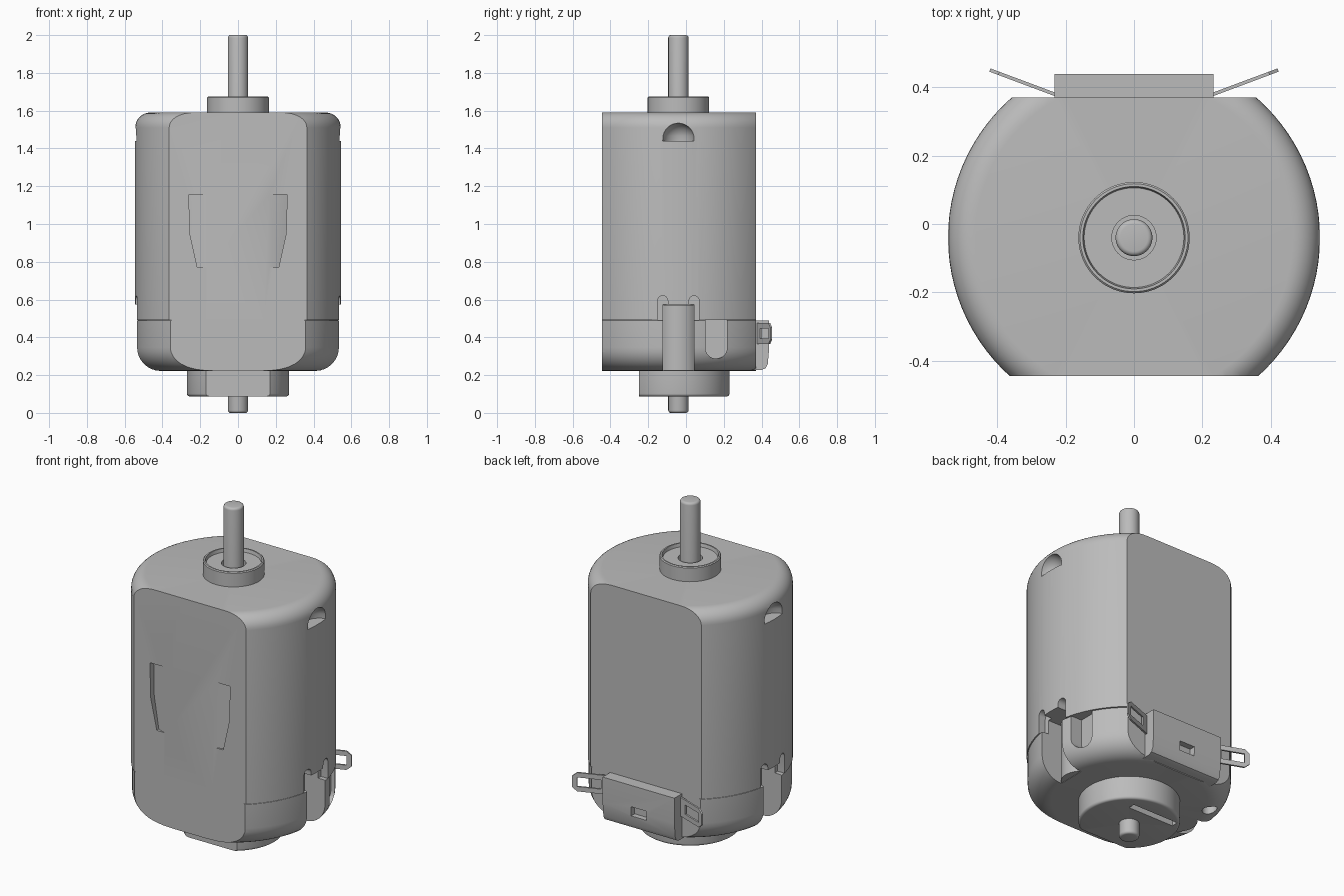
import bpy, bmesh
from math import sin, cos, pi, radians
from mathutils import Matrix, Vector

if "Cube" in bpy.data.objects:
    bpy.data.objects.remove(bpy.data.objects["Cube"], do_unlink=True)

metal = bpy.data.materials.new("grey metal")
metal.use_nodes = True
grey = (0.5, 0.5, 0.5, 1)
metal.diffuse_color = grey
metal.node_tree.nodes["Principled BSDF"].inputs["Base Color"].default_value = grey

AXIS_Y = -0.04          # shaft axis
FRONT, BACK = -0.445, 0.37


def finish(bm, name):
    bmesh.ops.recalc_face_normals(bm, faces=bm.faces)
    mesh = bpy.data.meshes.new(name)
    bm.to_mesh(mesh)
    bm.free()
    mesh.materials.append(metal)
    ob = bpy.data.objects.new(name, mesh)
    bpy.context.collection.objects.link(ob)
    return ob


def arc(r, z, radius, start, end, steps=8):
    """Fillet points in the (radius, height) plane."""
    angles = [radians(start + (end - start) * i / steps) for i in range(steps + 1)]
    return [(r + radius * cos(a), z + radius * sin(a)) for a in angles]


def lathe(name, profile, x=0, y=AXIS_Y, segments=96, flats=()):
    """Revolve a profile, then slice it flat at the given y planes."""
    bm = bmesh.new()
    verts = [bm.verts.new((r, 0, z)) for r, z in profile]
    edges = [bm.edges.new(p) for p in zip(verts, verts[1:])]
    bmesh.ops.spin(bm, geom=verts + edges, axis=(0, 0, 1), cent=(0, 0, 0),
                   angle=2 * pi, steps=segments, use_duplicate=False)
    bmesh.ops.remove_doubles(bm, verts=bm.verts, dist=1e-5)
    bmesh.ops.translate(bm, verts=bm.verts, vec=(x, y, 0))
    for plane, side in flats:
        bmesh.ops.bisect_plane(bm, geom=bm.verts[:] + bm.edges[:] + bm.faces[:],
                               plane_co=(0, plane, 0), plane_no=(0, side, 0), clear_outer=True)
        rim = [e for e in bm.edges if e.is_boundary]
        bmesh.ops.holes_fill(bm, edges=rim, sides=0)
    return finish(bm, name)


def hull(name, points):
    bm = bmesh.new()
    for p in points:
        bm.verts.new(p)
    bmesh.ops.convex_hull(bm, input=bm.verts)
    bmesh.ops.dissolve_limit(bm, angle_limit=0.01, verts=bm.verts, edges=bm.edges)
    return finish(bm, name)


def box(name, xs, ys, zs):
    return hull(name, [(x, y, z) for x in xs for y in ys for z in zs])


def cut(target, cutters):
    for c in cutters:
        mod = target.modifiers.new("cut", 'BOOLEAN')
        mod.operation, mod.solver, mod.object = 'DIFFERENCE', 'EXACT', c
        bpy.context.view_layer.objects.active = target
        bpy.ops.object.modifier_apply(modifier=mod.name)
        bpy.data.objects.remove(c, do_unlink=True)


def span(s, a, b):
    return sorted((s * a, s * b))


# Can and end cap: round bodies sliced flat front and back
flats = [(FRONT, -1), (BACK, 1)]
can = lathe("motor_can", [(0, 0.492), (0.545, 0.492)] + arc(0.465, 1.51, 0.08, 0, 90)
            + [(0, 1.59)], flats=flats)
cap = lathe("end_cap", [(0, 0.222)] + arc(0.416, 0.347, 0.125, -90, 0)
            + [(0.541, 0.488), (0.535, 0.492), (0, 0.492)], flats=flats)

can_cuts, cap_cuts = [], []
for s in (-1, 1):
    # Pressed ramps on the front face
    outline = [(0.165, 0.77), (0.215, 0.77), (0.255, 0.95), (0.26, 1.155), (0.165, 1.155)]
    ramp = [(s * x, FRONT + 0.035 * (x - 0.165) / 0.095, z) for x, z in outline]
    can_cuts.append(hull("ramp_cut", ramp + [(x, FRONT - 0.05, z) for x, _, z in ramp]))

    # Dents near the top of the rounded sides
    dent = lathe("dent_cut", [(0, 1.44), (0.085, 1.44)] + arc(0, 1.45, 0.085, 0, 90)[1:],
                 x=s * 0.555, segments=32)
    can_cuts.append(dent)

    # Pocket with arched slits where the can is folded over the cap
    y0, y1 = AXIS_Y - 0.083, AXIS_Y + 0.083
    can_cuts.append(box("pocket_cut", span(s, 0.4, 0.7), (y0, y1), (0.45, 0.575)))
    cap_cuts.append(box("pocket_cut", span(s, 0.4, 0.7), (y0, y1), (0.15, 0.6)))
    for y in (y0, y1):
        arch = [(y + 0.027 * cos(a), 0.593 + 0.027 * sin(a))
                for a in [pi * i / 8 for i in range(9)]]
        arch += [(y - 0.027, 0.45), (y + 0.027, 0.45)]
        can_cuts.append(hull("slit_cut", [(x, py, pz) for x in span(s, 0.49, 0.7)
                                          for py, pz in arch]))
    lathe("cap_rib", [(0, 0.224), (0.11, 0.224), (0.11, 0.57), (0, 0.57)], x=s * 0.33)

# Rounded recess on one side of the cap, vent hole on the other
recess = [(0.16 + 0.058 * cos(a), 0.345 + 0.058 * sin(a))
          for a in [pi + pi * i / 12 for i in range(13)]]
recess += [(0.218, 0.6), (0.102, 0.6)]
cap_cuts.append(hull("recess_cut", [(x, y, z) for x in (0.45, 0.7) for y, z in recess]))
cap_cuts.append(lathe("vent_cut", [(0, 0.1), (0.04, 0.1), (0.04, 0.4), (0, 0.4)],
                      x=-0.39, y=0.16, segments=24))
cut(can, can_cuts)
cut(cap, cap_cuts)

# Lower bearing boss with slot
boss = lathe("lower_boss", [(0, 0.087)] + arc(0.255, 0.102, 0.015, -90, 0, 4)
             + [(0.27, 0.23), (0, 0.23)], flats=[(-0.25, -1)])
cut(boss, [box("slot_cut", (-0.19, 0.11), (0.09, 0.13), (0.05, 0.12))])

# Upper bearing collar with recessed face, and the shaft
collar = lathe("upper_collar", [(0, 1.58), (0.163, 1.58), (0.163, 1.67), (0.158, 1.675),
                                (0.15, 1.675), (0.146, 1.655), (0.065, 1.655),
                                (0.065, 1.62), (0, 1.62)])
shaft = lathe("shaft", [(0, 0)] + arc(0.04, 0.014, 0.014, -90, 0, 4)
              + arc(0.04, 1.986, 0.014, 0, 90, 4) + [(0, 2)], segments=48)

# Terminal block on the back
side = [(0.3, 0.49), (0.44, 0.49), (0.44, 0.34), (0.433, 0.33), (0.433, 0.26),
        (0.422, 0.237), (0.4, 0.227), (0.3, 0.227)]
block = hull("terminal_block", [(x, y, z) for x in (-0.233, 0.233) for y, z in side])
cut(block, [box("notch_cut", (-0.05, 0.05), (0.405, 0.5), (0.31, 0.365))])

# Thin terminal frames angled outward
for s, label in ((-1, "right"), (1, "left")):
    plate = [(0, 0.365), (0.175, 0.365), (0.203, 0.388), (0.203, 0.452),
             (0.175, 0.475), (0, 0.475)]
    term = hull(label + "_terminal", [(x, y, z) for x, z in plate for y in (-0.005, 0.005)])
    cut(term, [box("eye_cut", (0.045, 0.175), (-0.1, 0.1), (0.393, 0.447))])
    place = Matrix.Translation((0.232, 0.38, 0)) @ Matrix.Rotation(radians(20.5), 4, 'Z')
    term.data.transform(Matrix.Scale(s, 4, Vector((1, 0, 0))) @ place if s > 0 else
                        Matrix.Scale(-1, 4, Vector((1, 0, 0))) @ place)
    if s < 0:
        term.data.flip_normals()

# Smooth shading with sharp edges kept
bpy.ops.object.select_all(action='DESELECT')
for ob in bpy.context.collection.objects:
    if ob.type == 'MESH' and metal.name in ob.data.materials:
        ob.select_set(True)
        bpy.context.view_layer.objects.active = ob
bpy.ops.object.shade_smooth_by_angle(angle=radians(30))
